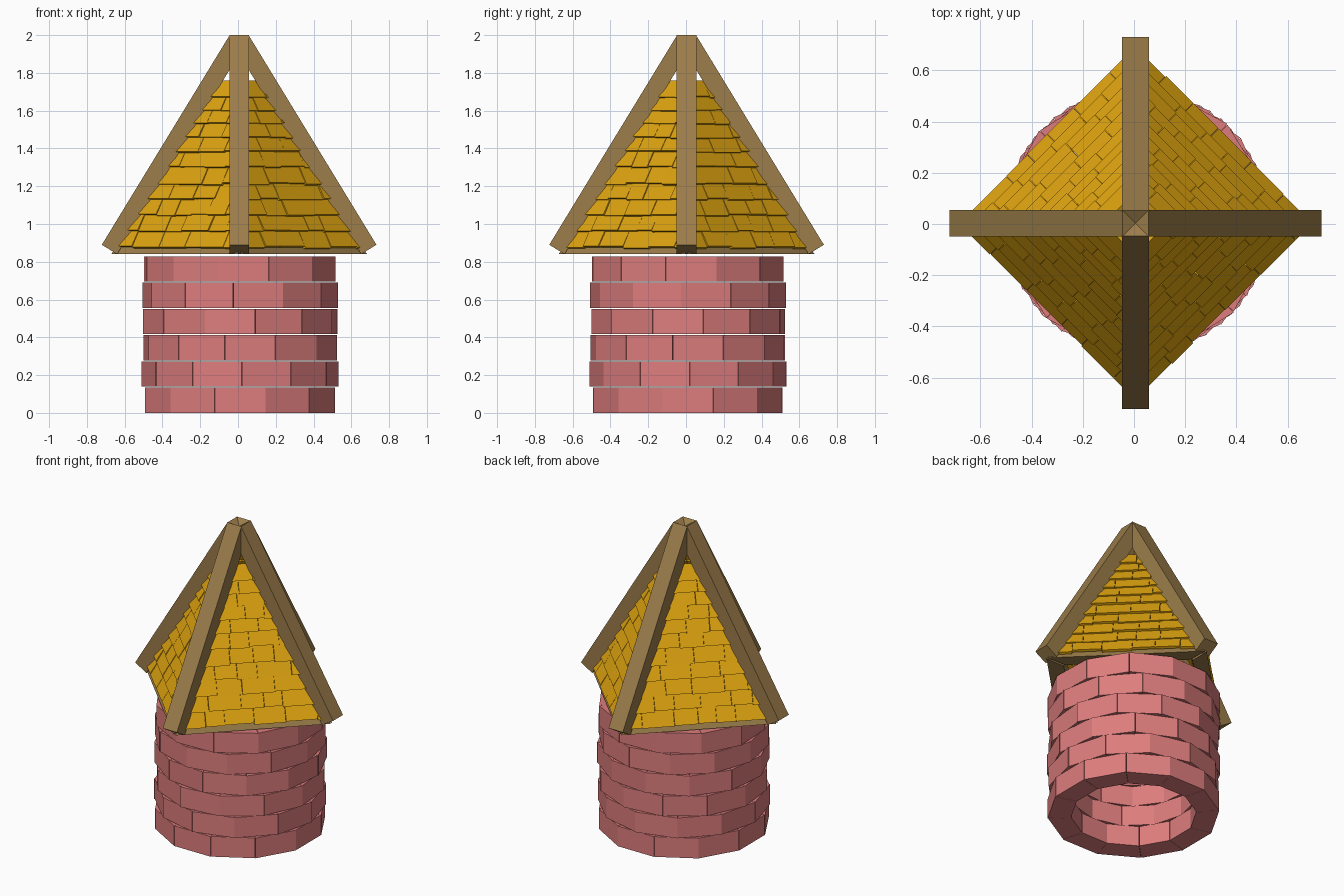
import bpy, bmesh, math, random
from mathutils import Vector

if "Cube" in bpy.data.objects:
    bpy.data.objects.remove(bpy.data.objects["Cube"])

random.seed(4)


def material(name, srgb):
    m = bpy.data.materials.new(name)
    m.diffuse_color = [((c + 0.055) / 1.055) ** 2.4 for c in srgb] + [1]
    m.use_nodes = True
    m.node_tree.nodes["Principled BSDF"].inputs["Base Color"].default_value = m.diffuse_color
    return m


PINK = material("pink brick", (0.87, 0.49, 0.49))
YELLOW = material("golden shingle", (0.87, 0.64, 0.06))
BROWN = material("brown timber", (0.61, 0.49, 0.29))


def add_block(bm, a, b):
    """Solid between two matching four-point end profiles."""
    va = [bm.verts.new(p) for p in a]
    vb = [bm.verts.new(p) for p in b]
    faces = [bm.faces.new(va), bm.faces.new(vb[::-1])]
    for i in range(4):
        j = (i + 1) % 4
        faces.append(bm.faces.new((va[j], va[i], vb[i], vb[j])))


def finish(name, bm, mat, loc=(0, 0, 0), turn=0):
    bmesh.ops.recalc_face_normals(bm, faces=bm.faces)
    me = bpy.data.meshes.new(name)
    bm.to_mesh(me)
    bm.free()
    me.materials.append(mat)
    ob = bpy.data.objects.new(name, me)
    ob.location = loc
    ob.rotation_euler.z = turn
    bpy.context.collection.objects.link(ob)


# Round wall: six staggered courses of twelve flat bricks
ROW = 0.139
for row, phase in enumerate((15, 1, 21, 9, 26, 17)):
    bm = bmesh.new()
    z0, z1 = row * ROW, (row + 1) * ROW - 0.005
    for k in range(12):
        ro = 0.519 + random.uniform(-0.003, 0.003)
        ri = 0.378
        ends = []
        for s in (0.1, 29.9):
            a = math.radians(phase + 30 * k + s)
            c, n = math.cos(a), math.sin(a)
            ends.append([(ro * c, ro * n, z0), (ro * c, ro * n, z1),
                         (ri * c, ri * n, z1), (ri * c, ri * n, z0)])
        add_block(bm, *ends)
    finish(f"brick_course_{row + 1}", bm, PINK, (0.011, 0.01, 0))

CENTRE = (0.006, 0.003, 0)

# Four sloping hip beams crossing at the peak
d = Vector((0.68, 0, -1.11)).normalized()
n = Vector((-d.z, 0, d.x))
top, foot = Vector((0.05, 0, 2.0)), Vector((0.727, 0, 0.89))
for q in range(4):
    bm = bmesh.new()
    ends = []
    for p in (top, foot):
        ends.append([p + Vector((0, y, 0)) - n * t
                     for y, t in ((-0.052, 0), (0.052, 0), (0.052, 0.095), (-0.052, 0.095))])
    add_block(bm, *ends)
    finish(f"hip_beam_{q + 1}", bm, BROWN, CENTRE, q * math.pi / 2)

R2 = math.sqrt(2)


def reach(z):
    """Distance of the roof face from the axis at height z."""
    return (0.69 - 0.612 * (z - 0.88)) / R2


# Rim timbers under the eaves
for q in range(4):
    bm = bmesh.new()
    prof = [(0.685, 0.84), (0.625, 0.92), (0.53, 0.92), (0.55, 0.84)]
    ends = [[(c / R2, s * (c / R2 - 0.01), z) for c, z in prof] for s in (-1, 1)]
    add_block(bm, *ends)
    finish(f"rim_beam_{q + 1}", bm, BROWN, CENTRE, math.pi / 4 + q * math.pi / 2)

# Overlapping shingle rows on each roof face
LEVELS = (0.88, 0.965, 1.05, 1.135, 1.215, 1.305, 1.385, 1.46, 1.535, 1.605, 1.675, 1.76)
for q in range(4):
    bm = bmesh.new()
    for i in range(len(LEVELS) - 1):
        z0 = LEVELS[i]
        z1 = LEVELS[i + 1] + (0.02 if i < len(LEVELS) - 2 else 0)
        h0, h1 = reach(z0) - 0.03, reach(z1) - 0.035
        t = -h0
        while t < h0 - 0.001:
            w = random.uniform(0.11, 0.21)
            e = h0 if t + w > h0 - 0.05 else t + w
            lift = random.uniform(-0.004, 0.004)
            drop = random.uniform(-0.006, 0.004)
            d0, d1 = reach(z0) + lift, reach(z1) - 0.018 + lift
            ends = []
            for s in (t + 0.001, e - 0.001):
                # end shingles are trimmed along the hips
                u = max(-h1, min(h1, s))
                ends.append([(d0, s, z0 + drop), (d1, u, z1),
                             (d1 - 0.016, u, z1 - 0.007), (d0 - 0.016, s, z0 + drop - 0.007)])
            add_block(bm, *ends)
            t = e
    finish(f"roof_shingles_{q + 1}", bm, YELLOW, CENTRE, math.pi / 4 + q * math.pi / 2)
